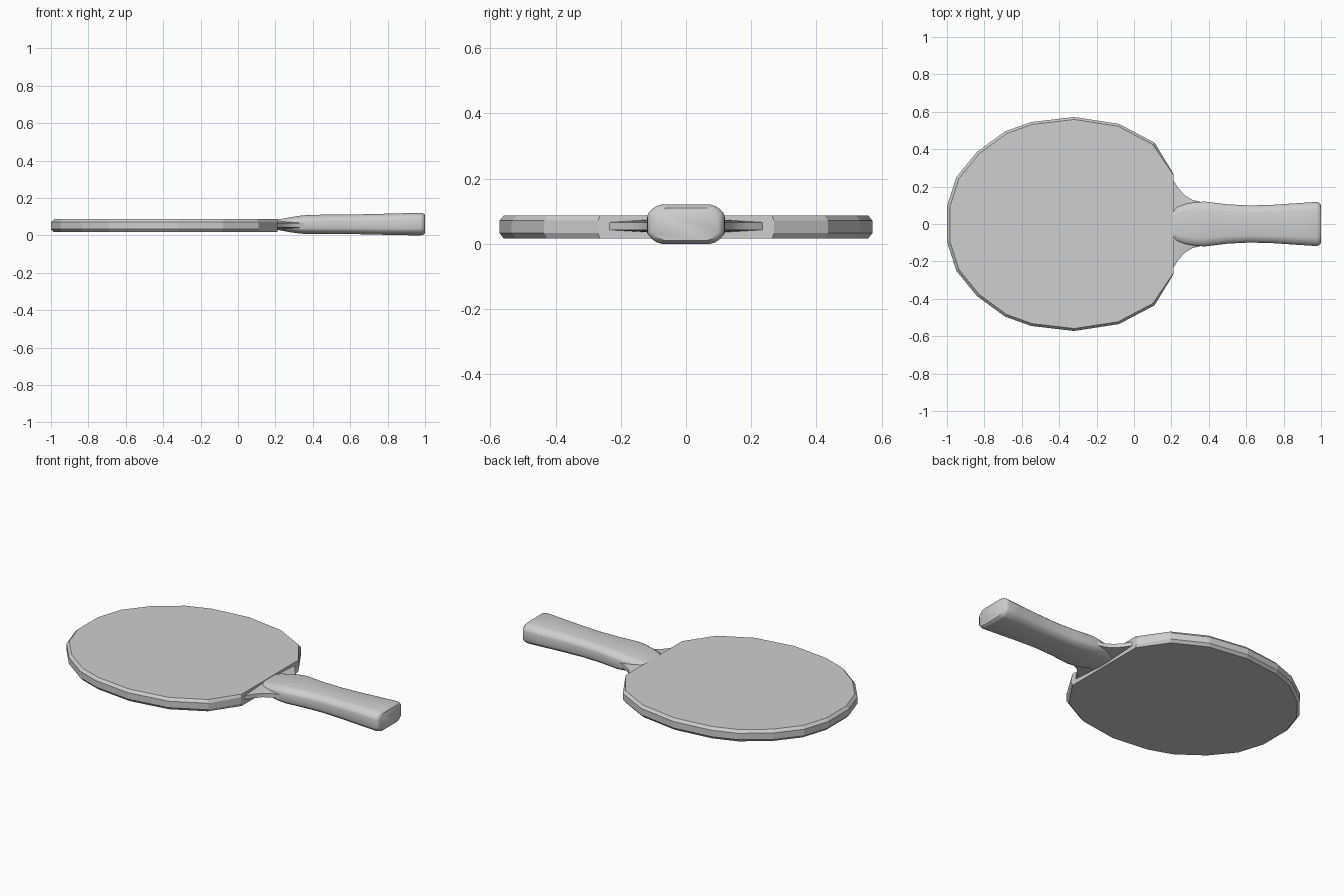
import bpy
import bmesh
import math

cube = bpy.data.objects.get("Cube")
if cube:
    bpy.data.objects.remove(cube, do_unlink=True)

grey = bpy.data.materials.new("light grey")
grey.use_nodes = True
colour = (0.62, 0.62, 0.62, 1)
grey.diffuse_color = colour
grey.node_tree.nodes["Principled BSDF"].inputs["Base Color"].default_value = colour


def loft(name, rings, smooth_angle):
    """Skin a list of closed rings and cap both ends."""
    bm = bmesh.new()
    loops = [[bm.verts.new(p) for p in ring] for ring in rings]
    n = len(loops[0])
    for a, b in zip(loops, loops[1:]):
        for i in range(n):
            j = (i + 1) % n
            bm.faces.new((a[i], a[j], b[j], b[i]))
    bm.faces.new(loops[0][::-1])
    bm.faces.new(loops[-1])
    bmesh.ops.recalc_face_normals(bm, faces=bm.faces)
    mesh = bpy.data.meshes.new(name)
    bm.to_mesh(mesh)
    bm.free()
    mesh.materials.append(grey)
    obj = bpy.data.objects.new(name, mesh)
    bpy.context.collection.objects.link(obj)
    bpy.ops.object.select_all(action='DESELECT')
    obj.select_set(True)
    bpy.context.view_layer.objects.active = obj
    bpy.ops.object.shade_smooth_by_angle(angle=math.radians(smooth_angle))
    return obj


# Blade: faceted round outline with a straight cut at the throat
CUT = 0.21
half = [(CUT, 0.27), (0.11, 0.435), (-0.08, 0.535), (-0.32, 0.572), (-0.55, 0.545),
        (-0.69, 0.495), (-0.84, 0.385), (-0.95, 0.25), (-1.0, 0.095)]
outline = half + [(x, -y) for x, y in reversed(half)]


def blade_ring(z, scale):
    cx = -0.32
    return [(x if x == CUT else cx + (x - cx) * scale, y * scale, z) for x, y in outline]


loft("blade", [blade_ring(0.02, 0.977), blade_ring(0.036, 1),
               blade_ring(0.074, 1), blade_ring(0.09, 0.977)], 10)

# Throat: concave flare joining the blade core to the handle
flare = [(0.19, 0.255), (0.21, 0.235), (0.235, 0.195), (0.27, 0.155),
         (0.31, 0.13), (0.38, 0.112)]
rings = []
for x, w in flare:
    rings.append([(x, -w, 0.046), (x, -0.07, 0.036), (x, 0.07, 0.036), (x, w, 0.046),
                  (x, w, 0.069), (x, 0.07, 0.08), (x, -0.07, 0.08), (x, -w, 0.069)])
loft("throat", rings, 30)

# Handle: rounded box section, stations are (x, half width, bottom, top)
stations = [(0.205, 0.07, 0.034, 0.086), (0.23, 0.093, 0.029, 0.091),
            (0.28, 0.108, 0.02, 0.1), (0.33, 0.117, 0.013, 0.108),
            (0.38, 0.12, 0.01, 0.113), (0.5, 0.105, 0.01, 0.114),
            (0.62, 0.099, 0.01, 0.115), (0.75, 0.103, 0.007, 0.118),
            (0.9, 0.113, 0.004, 0.122), (0.975, 0.118, 0.003, 0.124),
            (0.99, 0.114, 0.006, 0.121), (1.0, 0.1, 0.013, 0.113)]
quarter = [(1, 0.42), (0.97, 0.58), (0.88, 0.76), (0.76, 0.92), (0.62, 1)]
section = quarter + [(-y, z) for y, z in reversed(quarter)]
section += [(-y, -z) for y, z in section]
rings = []
for x, w, low, high in stations:
    mid, h = (low + high) / 2, (high - low) / 2
    rings.append([(x, y * w, mid + z * h) for y, z in section])
handle = loft("handle", rings, 40)

# Rest the model on the ground
for obj in (handle, bpy.data.objects["blade"], bpy.data.objects["throat"]):
    obj.location.z = -0.003
